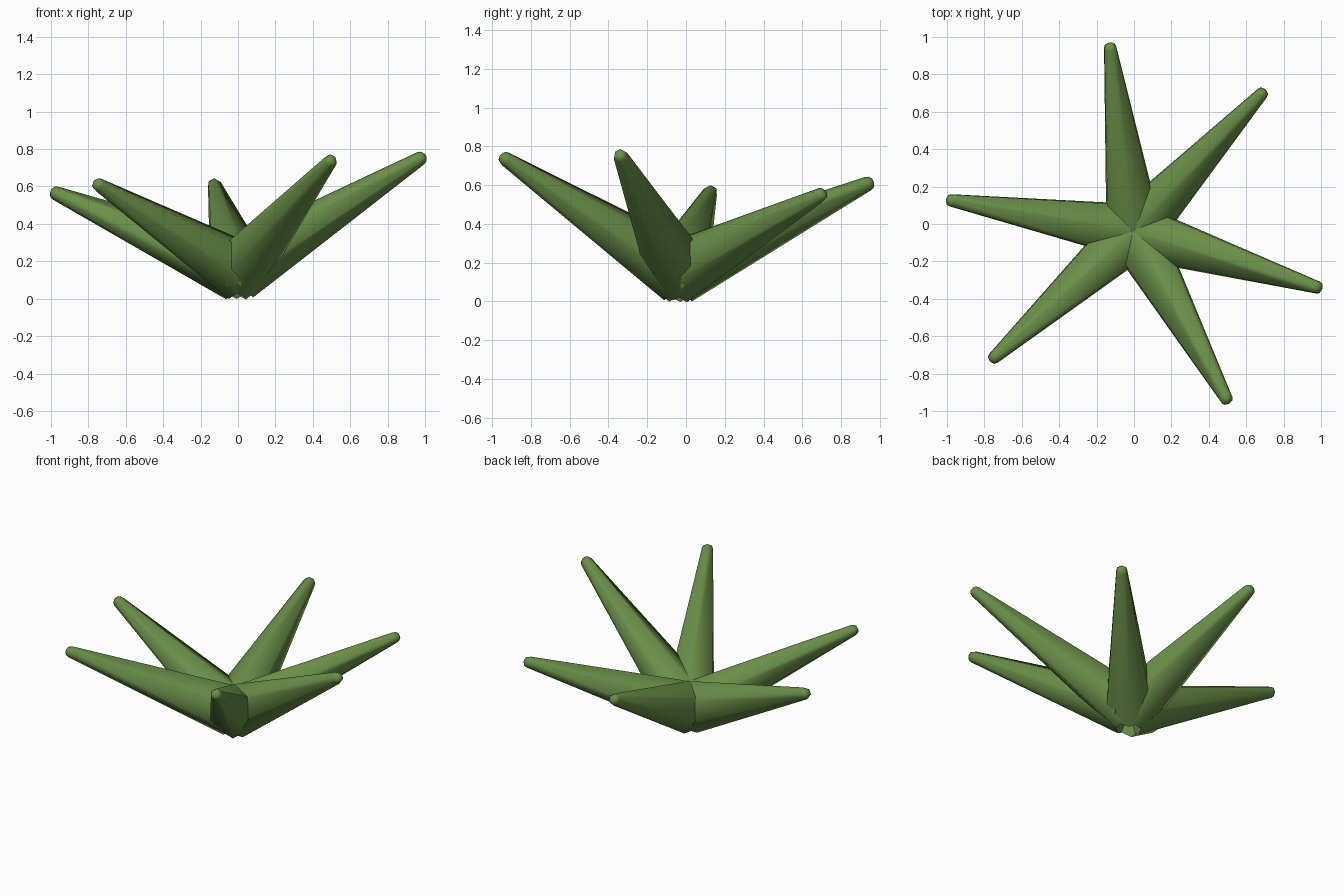
import bpy, bmesh, math
from mathutils import Vector

if "Cube" in bpy.data.objects:
    bpy.data.objects.remove(bpy.data.objects["Cube"])

green = bpy.data.materials.new("leaf green")
green.diffuse_color = (0.142, 0.275, 0.066, 1)
green.use_nodes = True
green.node_tree.nodes["Principled BSDF"].inputs["Base Color"].default_value = green.diffuse_color

ORIGIN = Vector((0.0, -0.04, 0.151))   # shared root of all leaves
SIDES = 6
R_BASE, R_TIP = 0.167, 0.038

# end point of each leaf
TIPS = [(-0.13, 0.965, 0.62), (0.70, 0.715, 0.56), (1.0, -0.345, 0.765),
        (0.505, -0.955, 0.75), (-0.765, -0.73, 0.62), (-1.0, 0.13, 0.575)]


def leaf(name, tip):
    """Tapered six-sided spike with a corner facing up and a rounded tip."""
    axis = Vector(tip) - ORIGIN
    length = axis.length
    axis.normalize()
    side = axis.cross(Vector((0, 0, 1))).normalized()
    up = side.cross(axis)
    # (distance along the axis, radius)
    profile = [(0, R_BASE), (length - 0.03, R_TIP),
               (length - 0.010, R_TIP * 0.80), (length, R_TIP * 0.4)]
    bm = bmesh.new()
    rings = []
    for d, r in profile:
        ring = []
        for i in range(SIDES):
            a = 2 * math.pi * i / SIDES
            ring.append(bm.verts.new(ORIGIN + axis * d + (up * math.cos(a) + side * math.sin(a)) * r))
        rings.append(ring)
    for lo, hi in zip(rings, rings[1:]):
        for i in range(SIDES):
            j = (i + 1) % SIDES
            bm.faces.new((lo[i], lo[j], hi[j], hi[i])).smooth = True
    bm.faces.new(rings[-1]).smooth = True
    base = bm.faces.new(rings[0])
    for e in base.edges:
        e.smooth = False
    bmesh.ops.recalc_face_normals(bm, faces=bm.faces)
    mesh = bpy.data.meshes.new(name)
    bm.to_mesh(mesh)
    bm.free()
    mesh.materials.append(green)
    obj = bpy.data.objects.new(name, mesh)
    bpy.context.collection.objects.link(obj)


for n, tip in enumerate(TIPS, 1):
    leaf(f"leaf_{n}", tip)
